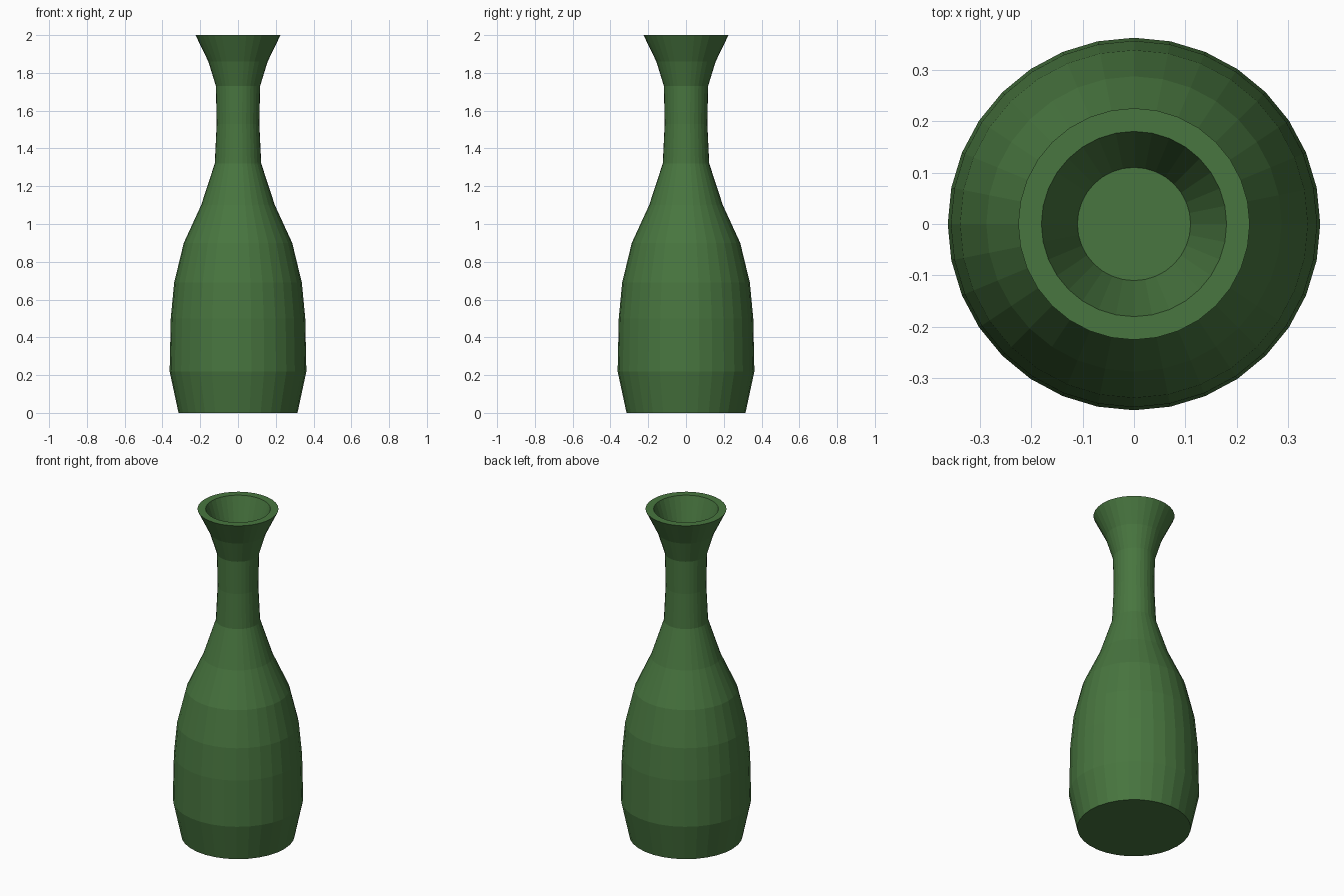
import bpy, bmesh
from math import cos, sin, pi

if "Cube" in bpy.data.objects:
    bpy.data.objects.remove(bpy.data.objects["Cube"])

SEGMENTS = 32

# (radius, height) from base, up the outside, over the rim and into the mouth
PROFILE = [
    (0.315, 0.0), (0.362, 0.22), (0.356, 0.50), (0.338, 0.69),
    (0.287, 0.90), (0.195, 1.10), (0.123, 1.32), (0.113, 1.53),
    (0.117, 1.73), (0.157, 1.86), (0.225, 2.0),
    (0.18, 2.0), (0.11, 1.79),
]

bm = bmesh.new()
rings = [[bm.verts.new((r * cos(2 * pi * i / SEGMENTS),
                        r * sin(2 * pi * i / SEGMENTS), z))
          for i in range(SEGMENTS)] for r, z in PROFILE]

# Walls between neighbouring rings
for low, high in zip(rings, rings[1:]):
    for i in range(SEGMENTS):
        j = (i + 1) % SEGMENTS
        bm.faces.new((low[i], low[j], high[j], high[i]))

# Closed base and floor of the mouth
bm.faces.new(list(reversed(rings[0])))
bm.faces.new(rings[-1])

mesh = bpy.data.meshes.new("vase")
bm.to_mesh(mesh)
bm.free()
vase = bpy.data.objects.new("vase", mesh)
bpy.context.collection.objects.link(vase)

# Green glaze
green = bpy.data.materials.new("green_glaze")
green.diffuse_color = (0.065, 0.18, 0.05, 1)
green.use_nodes = True
green.node_tree.nodes["Principled BSDF"].inputs["Base Color"].default_value = green.diffuse_color
mesh.materials.append(green)
